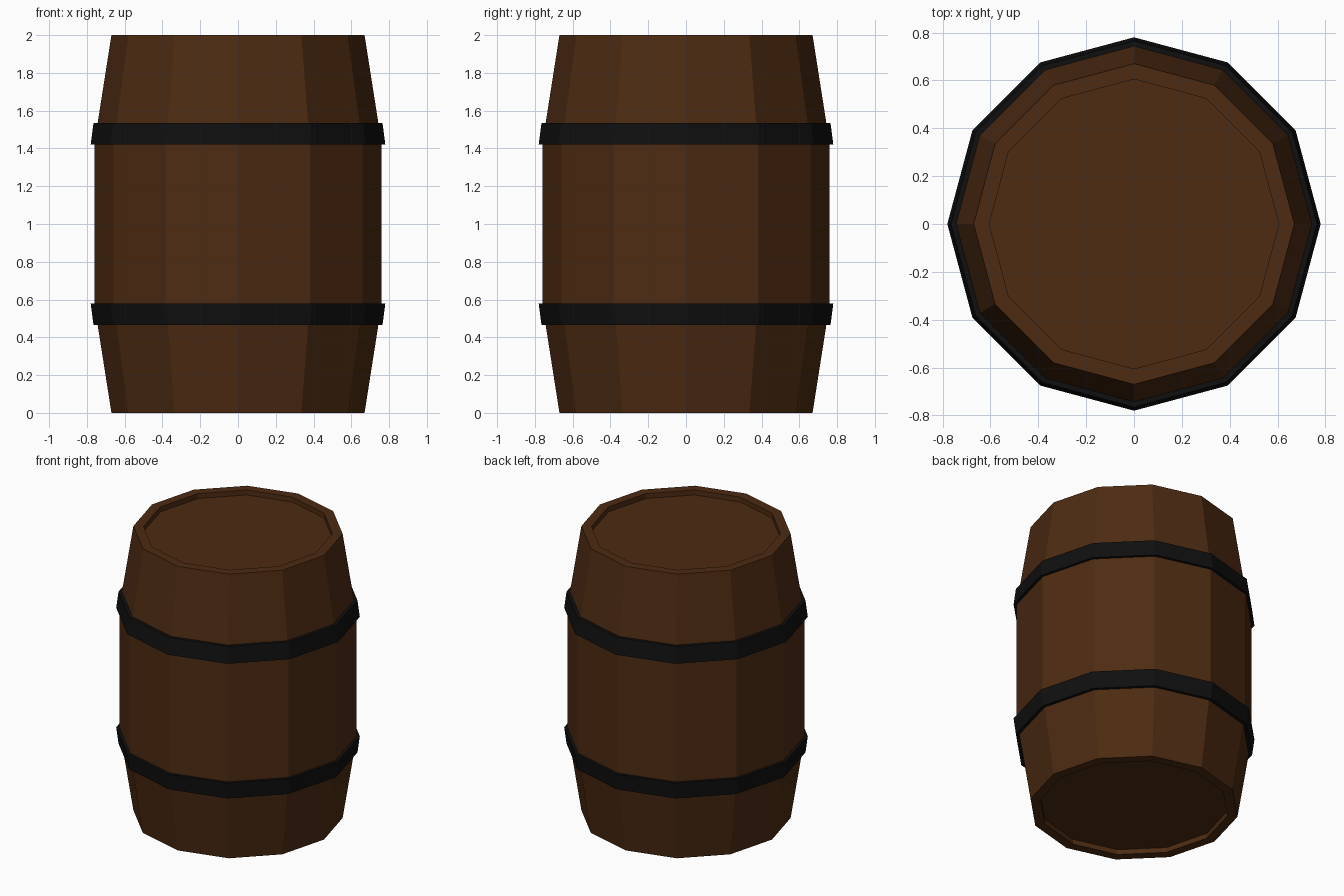
import bpy, bmesh
from math import sin, cos, pi

if "Cube" in bpy.data.objects:
    bpy.data.objects.remove(bpy.data.objects["Cube"])

SIDES = 12


def material(name, color):
    m = bpy.data.materials.new(name)
    m.diffuse_color = (*color, 1)
    m.use_nodes = True
    m.node_tree.nodes["Principled BSDF"].inputs["Base Color"].default_value = m.diffuse_color
    return m


def lathe(name, profile, mat, closed=False):
    """Turn an (r, z) profile into a faceted solid; open profiles get capped ends."""
    bm = bmesh.new()
    rings = [[bm.verts.new((r * cos(2 * pi * i / SIDES), r * sin(2 * pi * i / SIDES), z))
              for i in range(SIDES)] for r, z in profile]
    pairs = list(zip(rings, rings[1:]))
    if closed:
        pairs.append((rings[-1], rings[0]))
    else:
        bm.faces.new(rings[0])
        bm.faces.new(rings[-1])
    for a, b in pairs:
        for i in range(SIDES):
            j = (i + 1) % SIDES
            bm.faces.new((a[i], a[j], b[j], b[i]))
    bmesh.ops.recalc_face_normals(bm, faces=bm.faces)
    mesh = bpy.data.meshes.new(name)
    bm.to_mesh(mesh)
    bm.free()
    mesh.materials.append(mat)
    obj = bpy.data.objects.new(name, mesh)
    bpy.context.collection.objects.link(obj)
    return obj


wood = material("dark_wood", (0.075, 0.024, 0.006))
iron = material("black_iron", (0.005, 0.005, 0.005))

# Barrel body with recessed lids at both ends
upper = [(0.76, 1.42), (0.743, 1.535), (0.67, 2.0), (0.605, 2.0), (0.605, 1.965)]
lower = [(r, 2 - z) for r, z in reversed(upper)]
lathe("barrel_body", lower + upper, wood)

# Tilted iron hoops, mirrored about the middle
hoop = [(0.74, 1.42), (0.78, 1.42), (0.765, 1.535), (0.723, 1.535)]
lathe("upper_hoop", hoop, iron, closed=True)
lathe("lower_hoop", [(r, 2 - z) for r, z in hoop], iron, closed=True)
